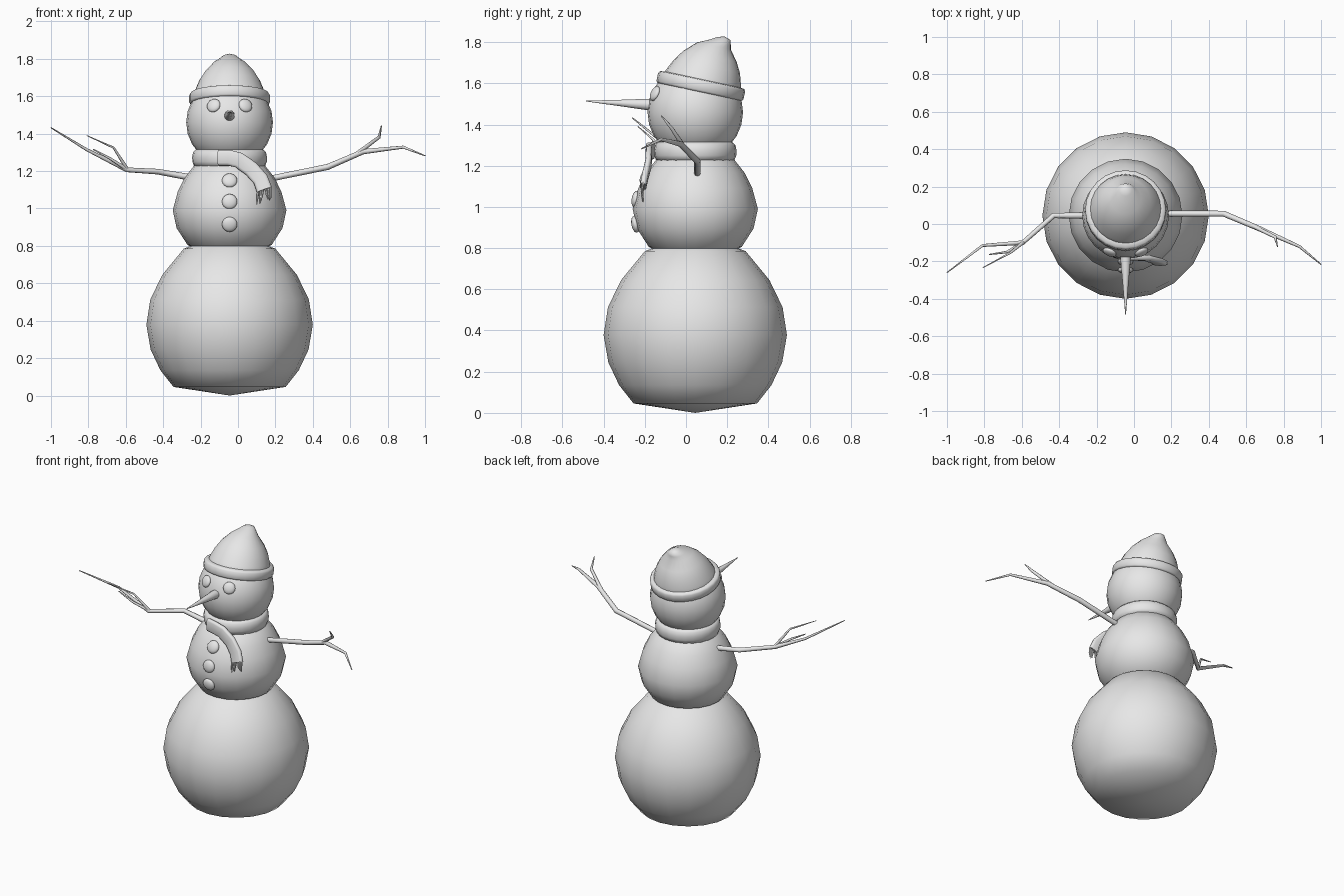
import bpy, bmesh, math, random
from mathutils import Vector, Matrix

random.seed(4)
if "Cube" in bpy.data.objects:
    bpy.data.objects.remove(bpy.data.objects["Cube"])

CX, CY = -0.045, 0.045      # vertical axis of the figure
HEAD = Vector((CX, CY, 1.46))
HEAD_R = 0.232

grey = bpy.data.materials.new("plain_grey")
grey.use_nodes = True
grey.diffuse_color = (0.8, 0.8, 0.8, 1)
grey.node_tree.nodes["Principled BSDF"].inputs["Base Color"].default_value = (0.8, 0.8, 0.8, 1)


def finish(name, bm, angle=180):
    """Turn a bmesh into a smooth-shaded object."""
    bmesh.ops.recalc_face_normals(bm, faces=bm.faces)
    mesh = bpy.data.meshes.new(name)
    bm.to_mesh(mesh)
    bm.free()
    mesh.materials.append(grey)
    obj = bpy.data.objects.new(name, mesh)
    bpy.context.collection.objects.link(obj)
    bpy.ops.object.select_all(action='DESELECT')
    obj.select_set(True)
    bpy.context.view_layer.objects.active = obj
    bpy.ops.object.shade_smooth_by_angle(angle=math.radians(angle))
    return obj


def loft(name, rings, angle=180):
    """Skin a list of point rings and cap both ends."""
    bm = bmesh.new()
    loops = [[bm.verts.new(p) for p in ring] for ring in rings]
    n = len(loops[0])
    for a, b in zip(loops, loops[1:]):
        for i in range(n):
            j = (i + 1) % n
            bm.faces.new((a[i], a[j], b[j], b[i]))
    bm.faces.new(loops[0][::-1])
    bm.faces.new(loops[-1])
    bmesh.ops.remove_doubles(bm, verts=bm.verts, dist=0.0005)
    return finish(name, bm, angle)


def lathe(name, profile, origin=(CX, CY, 0), tilt=0, segs=20, angle=180):
    """Rings from (radius, height, optional y shift), tilted about x."""
    place = Matrix.Translation(origin) @ Matrix.Rotation(math.radians(tilt), 4, 'X')
    rings = []
    for r, z, *shift in profile:
        dy = shift[0] if shift else 0
        r = max(r, 0.00001)
        turn = [2 * math.pi * i / segs for i in range(segs)]
        rings.append([place @ Vector((r * math.cos(t), r * math.sin(t) + dy, z)) for t in turn])
    return loft(name, rings, angle)


def disc(name, centre, normal, radius, depth):
    """Flattened ball facing along a normal."""
    bm = bmesh.new()
    spin = Vector(normal).to_track_quat('Z', 'Y').to_matrix().to_4x4()
    mat = Matrix.Translation(centre) @ spin @ Matrix.Diagonal((radius, radius, depth, 1))
    bmesh.ops.create_uvsphere(bm, u_segments=16, v_segments=10, radius=1, matrix=mat)
    finish(name, bm)


def tube(name, points, radii, sides=8):
    """Tapering rod through a few points."""
    pts = [Vector(p) for p in points]
    rings = []
    for i, p in enumerate(pts):
        d = (pts[min(i + 1, len(pts) - 1)] - pts[max(i - 1, 0)]).normalized()
        u = d.cross(Vector((0.1, 1, 0.05))).normalized()
        v = d.cross(u)
        turn = [2 * math.pi * k / sides for k in range(sides)]
        rings.append([p + radii[i] * (u * math.cos(t) + v * math.sin(t)) for t in turn])
    return loft(name, rings, 50)


# Snow balls
lathe("lower_body", [(0, 0), (0.3, 0.046), (0.37, 0.135), (0.422, 0.245), (0.445, 0.378),
                     (0.424, 0.513), (0.36, 0.645), (0.245, 0.785), (0.13, 0.83), (0, 0.85)])
lathe("middle_body", [(0, 0.74), (0.12, 0.755), (0.225, 0.805), (0.283, 0.895), (0.304, 0.99),
                      (0.277, 1.09), (0.24, 1.165), (0.185, 1.235), (0.1, 1.27), (0, 1.28)])
lathe("head", [(HEAD_R * math.sin(math.pi * i / 12), -HEAD_R * math.cos(math.pi * i / 12))
               for i in range(13)], HEAD, segs=24)

# Hat, leaning back
lathe("hat_crown", [(0.19, 0.1), (0.196, 0.14), (0.183, 0.18, 0.005), (0.163, 0.23, 0.01),
                    (0.132, 0.28, 0.014), (0.084, 0.333, 0.022), (0.054, 0.358, 0.046),
                    (0.034, 0.378, 0.06), (0, 0.389, 0.062)], HEAD, -12, 24)
lathe("hat_brim", [(0.19, 0.1), (0.209, 0.101), (0.216, 0.11), (0.216, 0.148), (0.209, 0.159),
                   (0.185, 0.163)], HEAD, -12, 24, 60)

# Face
for side, sx in (("right", -1), ("left", 1)):
    way = Vector((sx * 0.085, -0.195, 0.09)).normalized()
    disc(side + "_eye", HEAD + way * HEAD_R, way, 0.038, 0.017)
tube("carrot_nose", [(CX, -0.13, 1.493), (CX, -0.2, 1.498), (CX, -0.33, 1.505), (CX, -0.485, 1.514)],
     [0.031, 0.027, 0.015, 0.002], 12)

# Buttons
for i, (y, z, lean) in enumerate([(-0.2, 1.15, 0.5), (-0.245, 1.037, 0.15), (-0.246, 0.915, -0.2)]):
    disc("button_%d" % (i + 1), (CX, y, z), (0, -1, lean), 0.041, 0.019)

# Scarf collar
lathe("scarf_collar", [(0.16, 1.222), (0.19, 1.226), (0.199, 1.25), (0.2, 1.275), (0.195, 1.3),
                       (0.18, 1.315), (0.15, 1.312)], segs=24, angle=80)

# Scarf tail swept along its path
path = [Vector(p) for p in [(-0.105, -0.165, 1.272), (-0.05, -0.18, 1.272), (0.005, -0.18, 1.258),
                            (0.07, -0.182, 1.212), (0.12, -0.196, 1.157), (0.141, -0.208, 1.1)]]
rings = []
for i, p in enumerate(path):
    d = path[min(i + 1, len(path) - 1)] - path[max(i - 1, 0)]
    across = Vector((-d.z, 0, d.x)).normalized()
    out = d.cross(across).normalized()
    ring = []
    for k in range(12):
        c, s = math.cos(k * math.pi / 6), math.sin(k * math.pi / 6)
        ring.append(p + across * math.copysign(abs(c) ** 0.6, c) * 0.042
                    + out * math.copysign(abs(s) ** 0.6, s) * 0.016)
    rings.append(ring)
loft("scarf_tail", rings, 60)

# Fringe strands
for i in range(6):
    top = path[-1] + across * (i - 2.5) * 0.014
    sway = random.uniform(-0.008, 0.008)
    tube("scarf_fringe_%d" % (i + 1), [top + Vector((0, 0, 0.01)), top + Vector((sway, -0.006, -0.03)),
                                       top + Vector((sway * 2, 0, random.uniform(-0.068, -0.05)))],
         [0.006, 0.006, 0.002], 6)

# Twig arms
tube("right_arm", [(-0.22, 0.045, 1.16), (-0.43, 0.045, 1.197), (-0.595, -0.1, 1.207),
                   (-0.81, -0.115, 1.315), (-1, -0.26, 1.432)], [0.018, 0.015, 0.013, 0.008, 0.003])
tube("right_arm_long_twig", [(-0.59, -0.096, 1.207), (-0.665, -0.157, 1.325), (-0.808, -0.233, 1.39)],
     [0.01, 0.006, 0.002])
tube("right_arm_short_twig", [(-0.59, -0.096, 1.207), (-0.68, -0.15, 1.265), (-0.775, -0.163, 1.317)],
     [0.01, 0.007, 0.003])
tube("left_arm", [(0.15, 0.055, 1.155), (0.48, 0.055, 1.222), (0.67, -0.025, 1.304),
                  (0.884, -0.12, 1.328), (1, -0.216, 1.282)], [0.016, 0.016, 0.014, 0.008, 0.003])
tube("left_arm_twig", [(0.63, -0.008, 1.288), (0.755, -0.07, 1.382), (0.767, -0.12, 1.443)],
     [0.012, 0.009, 0.003])
